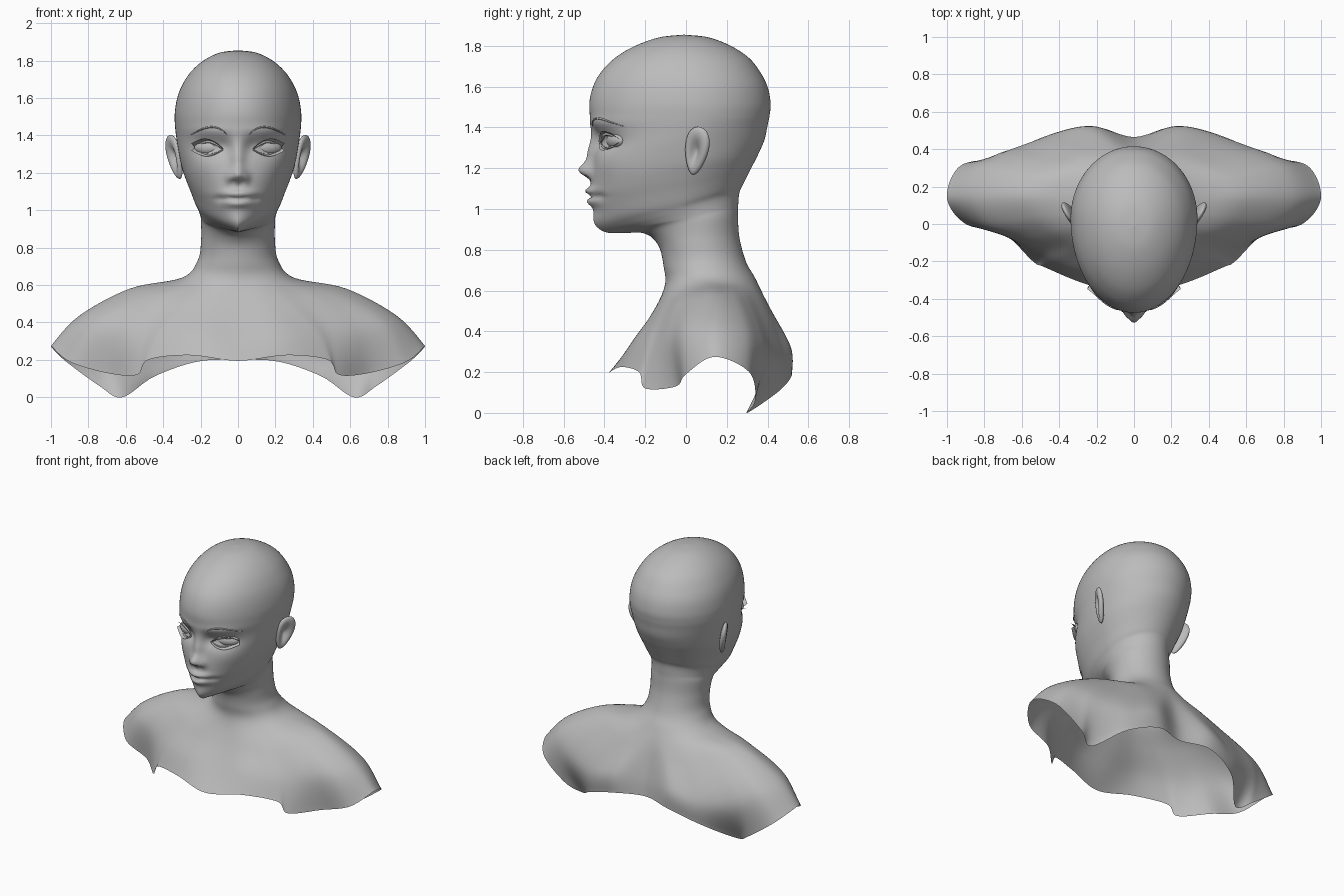
import bpy, bmesh, math
from math import sin, cos, pi, exp
from mathutils import Vector, Matrix
from mathutils.bvhtree import BVHTree

if "Cube" in bpy.data.objects:
    bpy.data.objects.remove(bpy.data.objects["Cube"])

clay = bpy.data.materials.new("grey_clay")
clay.use_nodes = True
clay.diffuse_color = (0.5, 0.5, 0.5, 1)
clay.node_tree.nodes["Principled BSDF"].inputs["Base Color"].default_value = (0.5, 0.5, 0.5, 1)

COLS, STEPS = 192, 7


def add(name, data):
    data.materials.append(clay)
    obj = bpy.data.objects.new(name, data)
    bpy.context.collection.objects.link(obj)
    return obj


def finish(name, bm):
    bmesh.ops.recalc_face_normals(bm, faces=bm.faces)
    for f in bm.faces:
        f.smooth = True
    mesh = bpy.data.meshes.new(name)
    bm.to_mesh(mesh)
    bm.free()
    return add(name, mesh)


def spline(p, t):
    a, b, c, d = p
    return 0.5 * (2 * b + (c - a) * t + (2 * a - 5 * b + 4 * c - d) * t * t
                  + (3 * b - a - 3 * c + d) * t ** 3)


# Half loops from centre front to centre back: cut edge, upper arms, collar
edge = [(0, -.38, .195), (.26, -.32, .225), (.48, -.23, .2), (.54, -.2, .12), (.7, -.05, .13),
        (.9, .0, .19), (1, .14, .275), (.93, .31, .2), (.74, .34, .06), (.62, .3, 0),
        (.45, .46, .11), (.22, .52, .19), (0, .465, .2)]
arms = [(0, -.28, .32), (.22, -.26, .35), (.4, -.2, .35), (.5, -.15, .34), (.64, -.08, .36),
        (.79, .0, .4), (.85, .14, .435), (.81, .29, .4), (.72, .37, .33), (.6, .42, .27),
        (.42, .48, .28), (.22, .515, .32), (0, .45, .32)]
collar = [(0, -.17, .48), (.15, -.17, .48), (.27, -.14, .49), (.36, -.1, .5), (.46, -.04, .53),
          (.54, .04, .56), (.58, .14, .58), (.54, .23, .575), (.47, .29, .56), (.38, .34, .54),
          (.27, .39, .52), (.14, .42, .5), (0, .4, .52)]


def torso_ring(half):
    pts = [Vector(p) for p in half]
    pts += [Vector((-p[0], p[1], p[2])) for p in half[-2:0:-1]]
    n, ring = len(pts), []
    for i in range(COLS):
        k, t = divmod(i * n / COLS, 1)
        ring.append(spline([pts[(int(k) + j) % n] for j in (-1, 0, 1, 2)], t))
    return ring


# Neck and head rings: front y, front z, back y, back z, half width, widest y, taper
neck_head = [
    (-.105, .62, .345, .65, .30, .12, 1), (-.11, .72, .295, .74, .215, .09, 1),
    (-.135, .82, .262, .86, .197, .07, 1), (-.2, .88, .255, .97, .198, .06, 1.1),
    (-.3, .882, .256, 1.02, .2, .03, 1.4), (-.385, .885, .262, 1.08, .212, 0, 1.6),
    (-.432, .92, .28, 1.12, .23, 0, 1.4), (-.452, .99, .305, 1.17, .252, 0, 1.2),
    (-.465, 1.07, .33, 1.22, .277, 0, 1.05), (-.465, 1.16, .355, 1.27, .3, 0, 1),
    (-.455, 1.27, .385, 1.34, .318, 0, .95), (-.455, 1.36, .4, 1.41, .33, .02, .95),
    (-.468, 1.44, .41, 1.46, .337, .03, .95), (-.474, 1.52, .415, 1.52, .338, .03, 1),
    (-.456, 1.6, .4, 1.6, .325, .03, 1), (-.418, 1.67, .365, 1.67, .298, .02, 1),
    (-.35, 1.74, .31, 1.74, .252, .01, 1), (-.25, 1.8, .22, 1.8, .185, 0, 1),
    (-.13, 1.842, .11, 1.842, .1, 0, 1), (-.012, 1.855, -.008, 1.855, .002, -.01, 1)]


def head_ring(yf, zf, yb, zb, hw, ym, taper):
    ring = []
    for i in range(COLS):
        a = 2 * pi * i / COLS
        c, s = cos(a), sin(a)
        x = math.copysign(hw * abs(s) ** (taper if c > 0 else 1), s)
        y = ym + c * (yf - ym) if c > 0 else ym - c * (yb - ym)
        ring.append(Vector((x, y, zf + (zb - zf) * ((1 - c) / 2) ** 0.7)))
    return ring


# Face relief: x, z, spread x, spread z, forward amount (mirrored when x > 0)
relief = [
    (0, 1.19, .03, .026, .055), (0, 1.26, .024, .05, .026), (0, 1.34, .03, .05, .012),
    (.042, 1.172, .016, .018, .018), (.025, 1.152, .012, .01, -.012),
    (0, 1.088, .06, .014, .03), (0, 1.062, .07, .006, -.014), (0, 1.036, .05, .015, .026),
    (.1, 1.06, .018, .018, -.008), (0, .93, .06, .035, .012), (0, 1.125, .012, .02, -.005),
    (.15, 1.335, .065, .036, -.034), (.07, 1.34, .025, .03, -.016),
    (.15, 1.425, .08, .02, .008), (.2, 1.22, .06, .05, .01)]


def sculpt(p):
    if p.y < -.15 and p.z > .87:
        for x, z, sx, sz, amount in relief:
            for cx in {x, -x}:
                p.y -= amount * exp(-((p.x - cx) / sx) ** 2 / 2 - ((p.z - z) / sz) ** 2 / 2)


# Bust: one open skin lofted from the cut edge to the crown
keys = [torso_ring(h) for h in (edge, arms, collar)] + [head_ring(*r) for r in neck_head]
bm = bmesh.new()
rows = []
for k in range(len(keys) - 1):
    quad = [keys[max(0, min(len(keys) - 1, k + j))] for j in (-1, 0, 1, 2)]
    last = k == len(keys) - 2
    for step in range(STEPS + last):
        row = [spline([ring[i] for ring in quad], step / STEPS) for i in range(COLS)]
        for p in row:
            sculpt(p)
        rows.append([bm.verts.new(p) for p in row])
for low, high in zip(rows, rows[1:]):
    for i in range(COLS):
        j = (i + 1) % COLS
        bm.faces.new((low[i], low[j], high[j], high[i]))
bm.faces.new(rows[-1])
skin = BVHTree.FromBMesh(bm)
finish("bust_skin", bm)


def on_face(x, z, lift=0.0):
    hit = skin.ray_cast(Vector((x, -2, z)), Vector((0, 1, 0)))[0]
    return Vector((x, hit.y - lift, z))


def tube(name, points, radius):
    curve = bpy.data.curves.new(name, "CURVE")
    curve.dimensions = "3D"
    curve.bevel_depth = radius
    curve.bevel_resolution = 2
    line = curve.splines.new("POLY")
    line.points.add(len(points) - 1)
    for i, (pt, p) in enumerate(zip(line.points, points)):
        pt.co = (*p, 1)
        pt.radius = 0.3 + 0.7 * sin(pi * i / (len(points) - 1))
    add(name, curve)


for side, label in ((1, "left"), (-1, "right")):
    # Eyeball sunk in the socket
    eye = on_face(side * .155, 1.335) + Vector((0, .026, 0))
    bm = bmesh.new()
    bmesh.ops.create_uvsphere(bm, u_segments=32, v_segments=20, radius=1)
    bm.transform(Matrix.Translation(eye) @ Matrix.Rotation(side * .35, 4, "Z")
                 @ Matrix.Diagonal((.082, .04, .042, 1)))
    finish(label + "_eyeball", bm)

    # Eyelids, lashes and brow follow the face
    span = [i / 16 for i in range(17)]
    upper = [on_face(side * (.08 + .15 * t), 1.325 + .01 * t + .038 * sin(pi * t), .008) for t in span]
    lower = [on_face(side * (.08 + .15 * t), 1.325 + .01 * t - .032 * sin(pi * t), .004) for t in span]
    tube(label + "_upper_lid", upper, .009)
    tube(label + "_lower_lid", lower, .006)
    for name, line, rise in (("_upper_lashes", upper, .022), ("_lower_lashes", lower, -.016)):
        bm = bmesh.new()
        strip = []
        for t, p in zip(span, line):
            tip = p + Vector((side * .02 * t, -.012 - .018 * t, rise * (.3 + t * .7)))
            strip.append((bm.verts.new(p), bm.verts.new(tip)))
        for a, b in zip(strip, strip[1:]):
            bm.faces.new((a[0], b[0], b[1], a[1]))
        finish(label + name, bm)
    tube(label + "_eyebrow", [on_face(side * (.06 + .19 * t), 1.405 + .04 * sin(pi * t ** .8), .001)
                              for t in span], .005)

    # Ear: flattened shell with a hollow and a raised rim
    bm = bmesh.new()
    bmesh.ops.create_uvsphere(bm, u_segments=40, v_segments=28, radius=1)
    for v in bm.verts:
        r = math.hypot(v.co.y, v.co.z)
        if v.co.x > 0:
            v.co.x *= .5 + .9 * r
            v.co.x -= 1.1 * exp(-((v.co.y + .1) / .4) ** 2 - ((v.co.z + .05) / .5) ** 2)
        v.co.y *= 1 + .3 * v.co.z
    bm.transform(Matrix.Diagonal((side, 1, 1, 1)) @ Matrix.Translation((.338, .052, 1.285))
                 @ Matrix.Rotation(-.5, 4, "Z") @ Matrix.Rotation(.14, 4, "Y")
                 @ Matrix.Rotation(-.25, 4, "X") @ Matrix.Diagonal((.024, .062, .122, 1)))
    finish(label + "_ear", bm)
